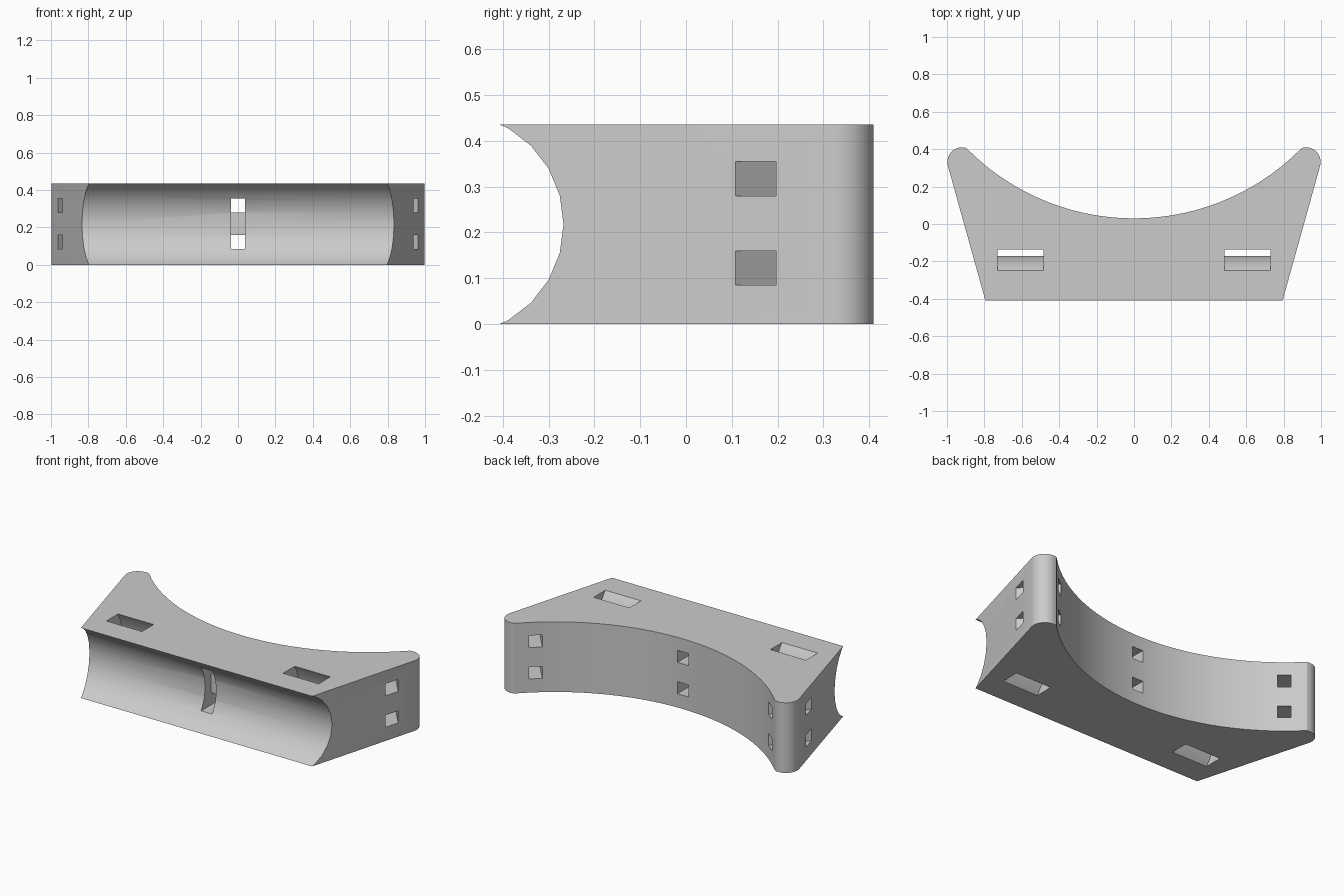
import bpy, bmesh
from math import sin, cos, radians
from mathutils import Matrix, Vector

if "Cube" in bpy.data.objects:
    bpy.data.objects.remove(bpy.data.objects["Cube"], do_unlink=True)

HEIGHT = 0.436
MID = HEIGHT / 2
SADDLE_Y, SADDLE_R = 1.286, 1.256     # large concave back
GROOVE_Y, GROOVE_R = -0.51, 0.2425    # tube groove along the front

grey = bpy.data.materials.new("plain grey")
grey.use_nodes = True
colour = (0.6, 0.6, 0.6, 1)
grey.diffuse_color = colour
grey.node_tree.nodes["Principled BSDF"].inputs["Base Color"].default_value = colour


def prism(name, points, sweep):
    """Extrude a closed planar outline along a vector."""
    bm = bmesh.new()
    face = bm.faces.new([bm.verts.new(p) for p in points])
    grown = bmesh.ops.extrude_face_region(bm, geom=[face])["geom"]
    bmesh.ops.translate(bm, vec=sweep, verts=[v for v in grown if isinstance(v, bmesh.types.BMVert)])
    bmesh.ops.recalc_face_normals(bm, faces=bm.faces)
    mesh = bpy.data.meshes.new(name)
    bm.to_mesh(mesh)
    bm.free()
    mesh.materials.append(grey)
    obj = bpy.data.objects.new(name, mesh)
    bpy.context.collection.objects.link(obj)
    return obj


def box(name, lo, hi, matrix=Matrix()):
    base = [(lo[0], lo[1]), (hi[0], lo[1]), (hi[0], hi[1]), (lo[0], hi[1])]
    obj = prism(name, [(x, y, lo[2]) for x, y in base], (0, 0, hi[2] - lo[2]))
    obj.data.transform(matrix)
    return obj


def arc(cx, cy, r, start, end, steps):
    angles = [radians(start + (end - start) * i / steps) for i in range(steps + 1)]
    return [(cx + r * cos(a), cy + r * sin(a)) for a in angles]


# Body: tapered sides, rounded tips, concave back
right = [(0.793, -0.415)] + arc(0.92, 0.332, 0.078, -15, 105, 8)
left = [(-x, y) for x, y in reversed(right)]
saddle = arc(0, SADDLE_Y, SADDLE_R, -45, -135, 30)
body = prism("mount_body", [(x, y, 0) for x, y in right + saddle + left], (0, 0, HEIGHT))

cutters = []

# Front tube groove
ring = arc(GROOVE_Y, MID, GROOVE_R, 0, 345, 23)
cutters.append(prism("groove_cutter", [(-1.5, y, z) for y, z in ring], (3, 0, 0)))

# Curved strap slots wrapping behind the groove
band = arc(GROOVE_Y, MID, 0.34, -60, 60, 16) + arc(GROOVE_Y, MID, 0.433, 60, -60, 16)
for x in (-0.73, 0.485):
    cutters.append(prism("strap_slot_cutter", [(x, y, z) for y, z in band], (0.245, 0, 0)))

# Pairs of square tie holes pointing at the saddle centre
centre = Matrix.Translation(Vector((0, SADDLE_Y, 0)))
for angle in (-40, 0, 40):
    turn = centre @ Matrix.Rotation(radians(angle), 4, "Z")
    for z in (0.085, 0.28):
        cutters.append(box("tie_hole_cutter", (-0.038, -1.8, z), (0.038, -1.1, z + 0.075), turn))

# Recess joining the middle holes at the groove
cutters.append(box("recess_cutter", (-0.038, -0.5, 0.085), (0.038, -0.21, 0.355)))

bpy.context.view_layer.objects.active = body
for cutter in cutters:
    cutter.hide_render = True
    mod = body.modifiers.new("cut", "BOOLEAN")
    mod.operation = "DIFFERENCE"
    mod.solver = "EXACT"
    mod.object = cutter
    bpy.ops.object.modifier_apply(modifier=mod.name)
    bpy.data.objects.remove(cutter, do_unlink=True)

# Smooth curved walls, keep corners crisp
for obj in bpy.context.selected_objects:
    obj.select_set(False)
body.select_set(True)
bpy.ops.object.shade_smooth_by_angle(angle=radians(30))
